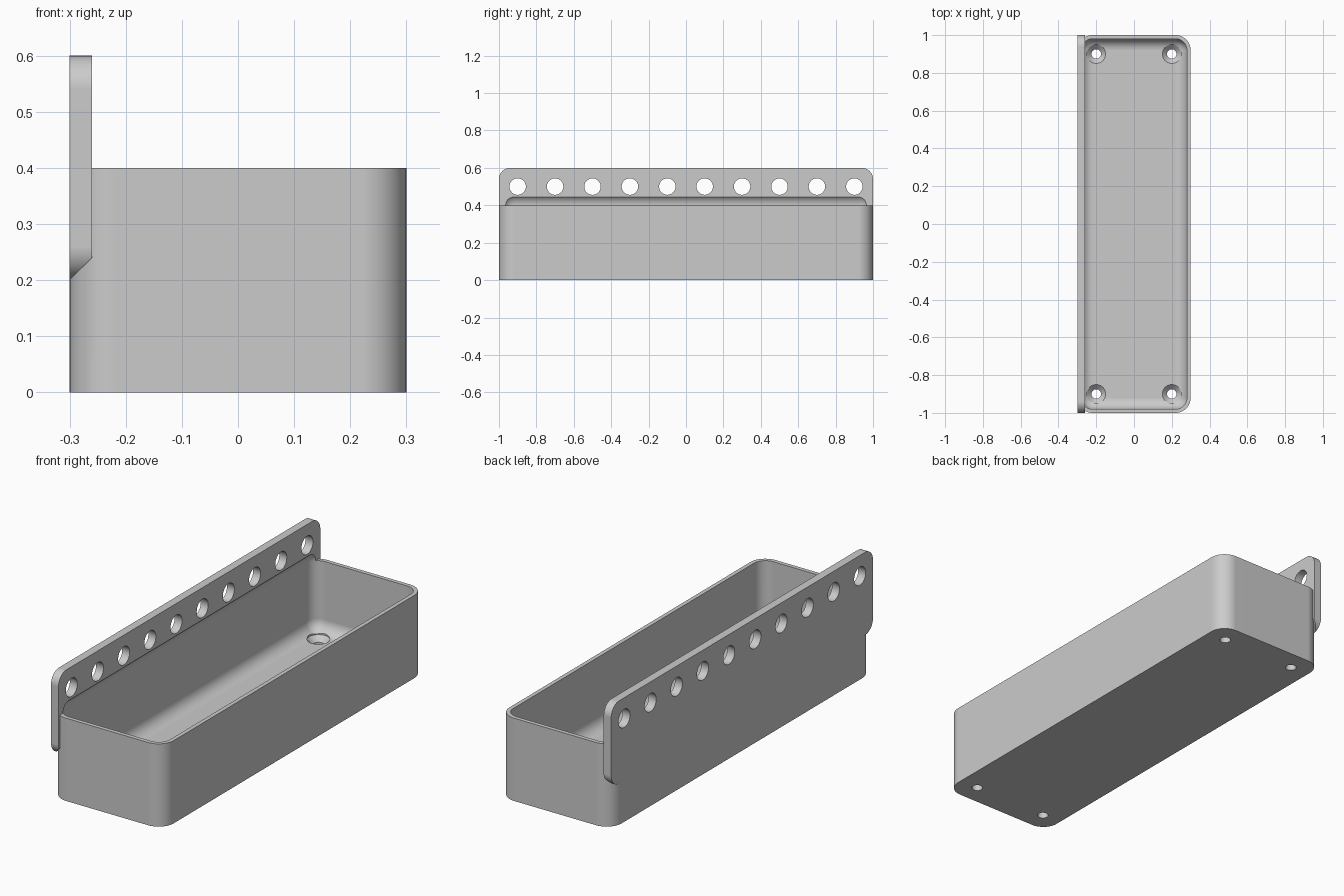
import bpy, bmesh
from math import radians
from mathutils import Matrix, Vector

old = bpy.data.objects.get("Cube")
if old:
    bpy.data.objects.remove(old, do_unlink=True)

grey = bpy.data.materials.new("light grey")
grey.use_nodes = True
colour = (0.6, 0.6, 0.6, 1)
grey.diffuse_color = colour
grey.node_tree.nodes["Principled BSDF"].inputs["Base Color"].default_value = colour


def finish(name, bm):
    bmesh.ops.recalc_face_normals(bm, faces=bm.faces)
    mesh = bpy.data.meshes.new(name)
    bm.to_mesh(mesh)
    bm.free()
    mesh.materials.append(grey)
    obj = bpy.data.objects.new(name, mesh)
    bpy.context.collection.objects.link(obj)
    return obj


def rounded_box(name, low, high, radius, axes, segments=10):
    """Box whose edges parallel to the given axes are rounded."""
    low, high = Vector(low), Vector(high)
    bm = bmesh.new()
    bmesh.ops.create_cube(bm, size=1)
    bmesh.ops.scale(bm, vec=high - low, verts=bm.verts)
    bmesh.ops.translate(bm, vec=(low + high) / 2, verts=bm.verts)
    edges = [e for e in bm.edges if any(
        abs((e.verts[0].co - e.verts[1].co).normalized()[a]) > 0.9 for a in axes)]
    bmesh.ops.bevel(bm, geom=edges, offset=radius, segments=segments,
                    profile=0.5, affect='EDGES')
    return finish(name, bm)


def lathe(bm, profile, sides=40):
    """Closed solid of revolution about z from (radius, height) pairs."""
    rings = []
    for r, z in profile:
        ring = bmesh.ops.create_circle(bm, segments=sides, radius=r,
                                       matrix=Matrix.Translation((0, 0, z)))
        rings.append(ring["verts"])
    for a, b in zip(rings, rings[1:]):
        for i in range(sides):
            j = (i + 1) % sides
            bm.faces.new((a[i], a[j], b[j], b[i]))
    bm.faces.new(rings[0])
    bm.faces.new(rings[-1])
    return [v for ring in rings for v in ring]


def combine(target, tool, operation):
    mod = target.modifiers.new(operation, 'BOOLEAN')
    mod.object, mod.operation, mod.solver = tool, operation, 'EXACT'
    bpy.context.view_layer.objects.active = target
    bpy.ops.object.modifier_apply(modifier=mod.name)
    bpy.data.objects.remove(tool, do_unlink=True)


# Outer body with rounded upright corners
tray = rounded_box("tray", (-0.3, -1, 0), (0.3, 1, 0.4), 0.08, [2])

# Mounting panel, with its lower edge cut at 45 degrees
panel = rounded_box("mounting_panel", (-0.3, -1, 0.2), (-0.26, 1, 0.6), 0.06, [0])
bm = bmesh.new()
bm.from_mesh(panel.data)
cut = bmesh.ops.bisect_plane(bm, geom=bm.verts[:] + bm.edges[:] + bm.faces[:],
                             plane_co=(-0.3, 0, 0.2), plane_no=(1, 0, -1),
                             clear_outer=True)
rim = [e for e in bm.edges if e.is_boundary]
bmesh.ops.holes_fill(bm, edges=rim)
bmesh.ops.recalc_face_normals(bm, faces=bm.faces)
bm.to_mesh(panel.data)
bm.free()
combine(tray, panel, 'UNION')

# Cavity, rounded on every edge and scooping into the panel
cavity = rounded_box("cavity_cutter", (-0.28, -0.98, 0.06), (0.28, 0.98, 0.46),
                     0.06, [0, 1, 2])
combine(tray, cavity, 'DIFFERENCE')

# Row of panel holes
bm = bmesh.new()
for i in range(10):
    verts = lathe(bm, [(0.044, -0.1), (0.044, 0.1)])
    bmesh.ops.transform(bm, verts=verts, matrix=Matrix.Translation(
        (-0.28, -0.9 + 0.2 * i, 0.5)) @ Matrix.Rotation(radians(90), 4, 'Y'))
combine(tray, finish("panel_hole_cutter", bm), 'DIFFERENCE')

# Countersunk screw holes in the floor
bm = bmesh.new()
for x in (-0.2, 0.2):
    for y in (-0.9, 0.9):
        verts = lathe(bm, [(0.025, -0.05), (0.025, 0.035), (0.05, 0.06), (0.05, 0.15)])
        bmesh.ops.translate(bm, verts=verts, vec=(x, y, 0))
combine(tray, finish("screw_hole_cutter", bm), 'DIFFERENCE')

# Smooth the rounded surfaces, keep flats flat
bpy.ops.object.select_all(action='DESELECT')
tray.select_set(True)
bpy.context.view_layer.objects.active = tray
bpy.ops.object.shade_smooth_by_angle(angle=radians(30))
weighted = tray.modifiers.new("even_shading", 'WEIGHTED_NORMAL')
weighted.keep_sharp = True
